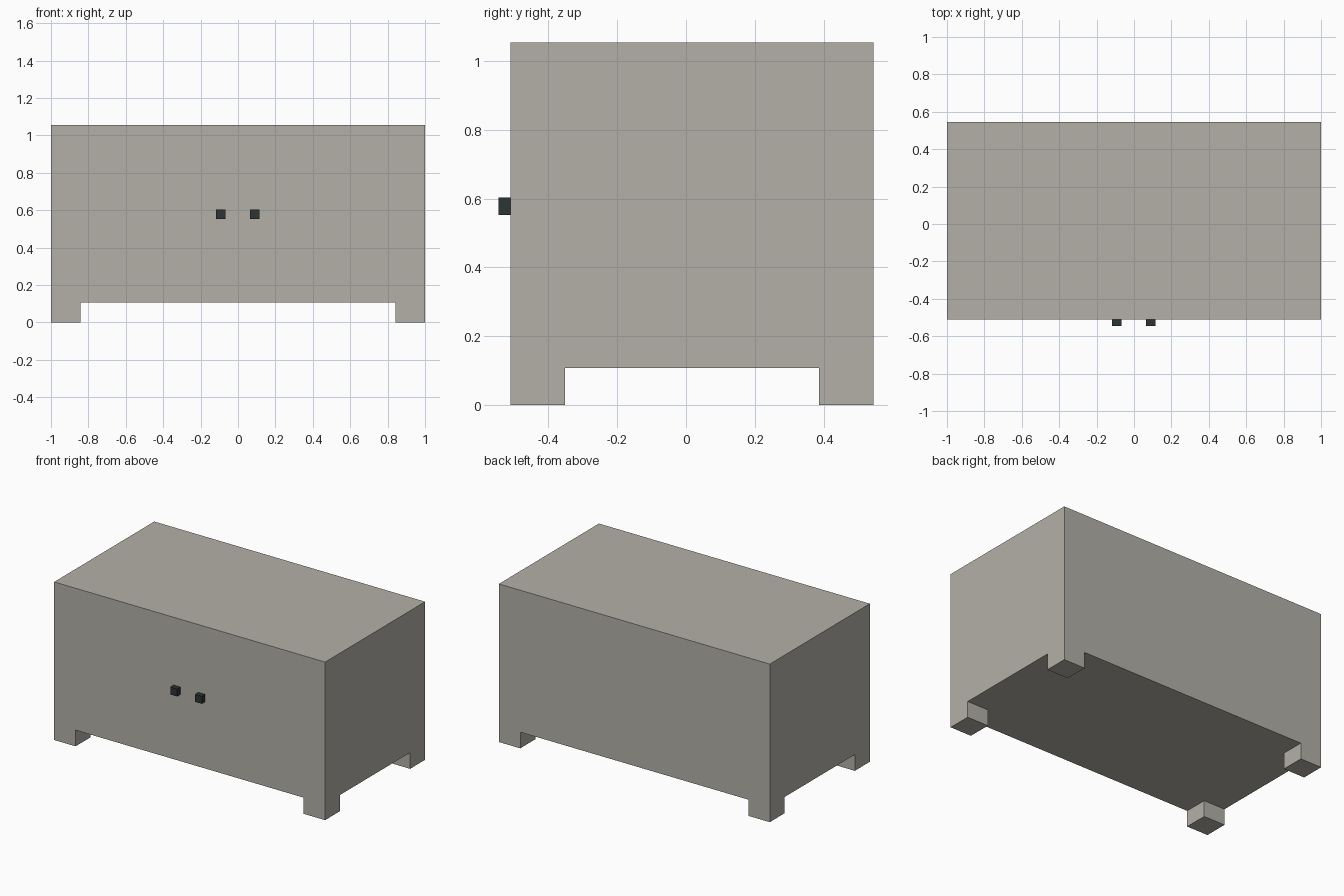
import bpy, bmesh
from mathutils import Vector

if "Cube" in bpy.data.objects:
    bpy.data.objects.remove(bpy.data.objects["Cube"])


def material(name, rgb):
    m = bpy.data.materials.new(name)
    m.diffuse_color = (*rgb, 1)
    m.use_nodes = True
    m.node_tree.nodes["Principled BSDF"].inputs["Base Color"].default_value = m.diffuse_color
    return m


def add_object(name, bm, mat):
    bmesh.ops.recalc_face_normals(bm, faces=bm.faces)
    mesh = bpy.data.meshes.new(name)
    bm.to_mesh(mesh)
    bm.free()
    mesh.materials.append(mat)
    ob = bpy.data.objects.new(name, mesh)
    bpy.context.collection.objects.link(ob)
    return ob


def box(lo, hi):
    bm = bmesh.new()
    bmesh.ops.create_cube(bm, size=1)
    lo, hi = Vector(lo), Vector(hi)
    for v in bm.verts:
        v.co = (lo + hi) / 2 + v.co * (hi - lo)
    return bm


paint = material("warm grey paint", (0.456, 0.434, 0.392))
metal = material("dark metal", (0.026, 0.034, 0.034))

# Cabinet body; its underside is cut into a 3 x 3 grid for the feet
FRONT, BACK, BASE, TOP = -0.51, 0.545, 0.108, 1.055
FOOT_X, FOOT_Y = 0.158, 0.158
bm = box((-1, FRONT, BASE), (1, BACK, TOP))
cuts = [((-1 + FOOT_X, 0, 0), (1, 0, 0)), ((1 - FOOT_X, 0, 0), (1, 0, 0)),
        ((0, FRONT + FOOT_Y, 0), (0, 1, 0)), ((0, BACK - FOOT_Y, 0), (0, 1, 0))]
for co, no in cuts:
    geom = bm.verts[:] + bm.edges[:] + bm.faces[:]
    bmesh.ops.bisect_plane(bm, geom=geom, plane_co=co, plane_no=no)

# Corner feet, drawn down from the underside so they stay flush with the walls
corners = []
for f in bm.faces:
    c = f.calc_center_median()
    if (c.z < BASE + 0.001 and abs(c.x) > 1 - FOOT_X
            and not FRONT + FOOT_Y < c.y < BACK - FOOT_Y):
        corners.append(f)
for f in bmesh.ops.extrude_discrete_faces(bm, faces=corners)["faces"]:
    for v in f.verts:
        v.co.z = 0
bmesh.ops.remove_doubles(bm, verts=bm.verts, dist=0.0001)
bmesh.ops.dissolve_limit(bm, angle_limit=0.01, verts=bm.verts, edges=bm.edges)
add_object("cabinet_body", bm, paint)

# Pair of square door knobs
for name, x in (("left_knob", -0.093), ("right_knob", 0.09)):
    add_object(name, box((x - 0.025, -0.545, 0.553), (x + 0.025, FRONT, 0.603)), metal)
